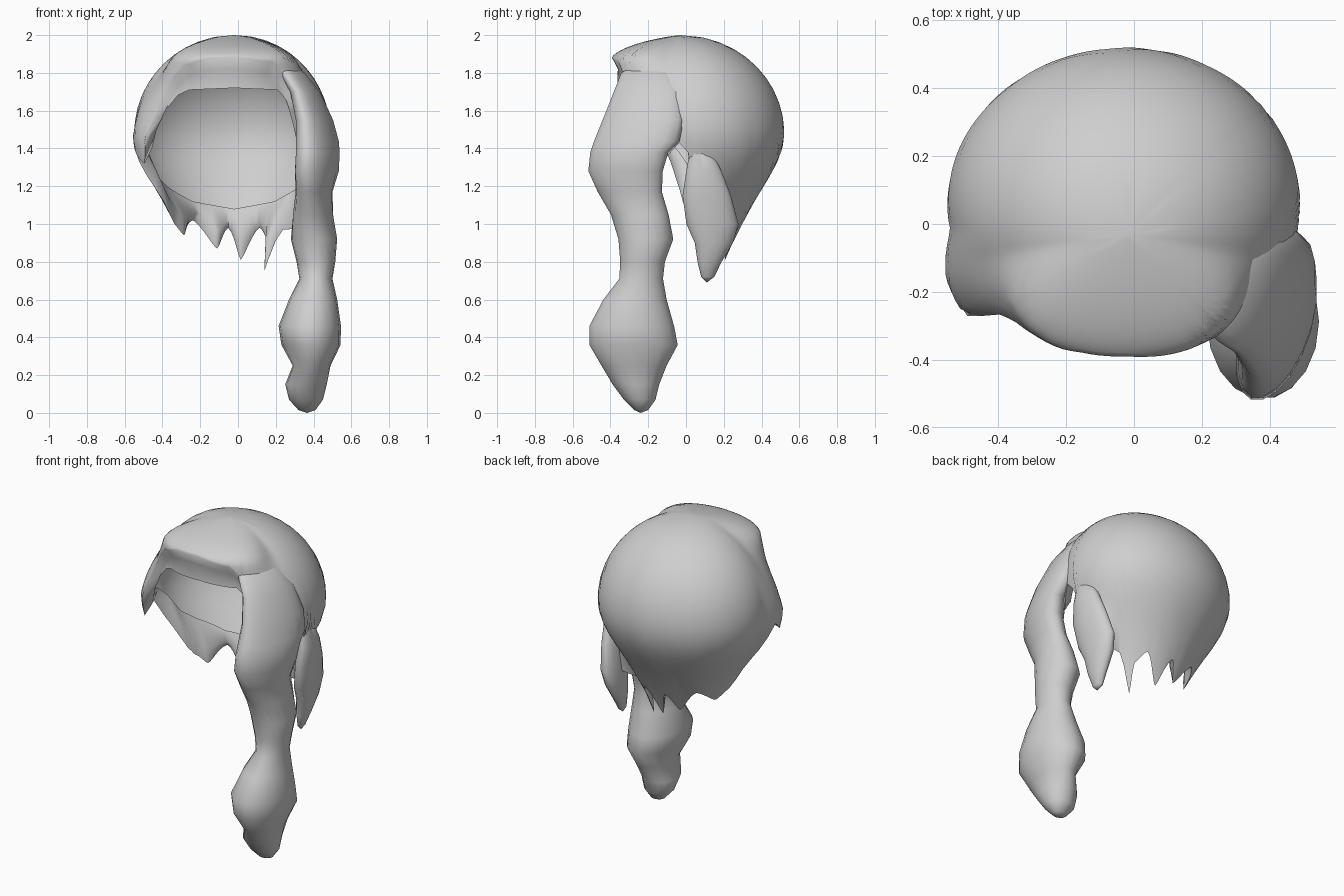
import bpy, bmesh, math
from math import sin, cos, pi, radians, sqrt, exp

if "Cube" in bpy.data.objects:
    bpy.data.objects.remove(bpy.data.objects["Cube"])


def lerp_table(table, a, ease=False):
    """Lookup in (key, value) pairs, linear or eased between keys."""
    for (k0, v0), (k1, v1) in zip(table, table[1:]):
        if k0 <= a <= k1:
            t = (a - k0) / (k1 - k0)
            if ease:
                t = .4 * t + .6 * t * t * (3 - 2 * t)
            return v0 + (v1 - v0) * t
    return table[-1][1]


grey = bpy.data.materials.new("hair_grey")
grey.diffuse_color = (0.62, 0.62, 0.62, 1)
grey.use_nodes = True
grey.node_tree.nodes["Principled BSDF"].inputs["Base Color"].default_value = grey.diffuse_color


def finish(name, bm, angle):
    bmesh.ops.recalc_face_normals(bm, faces=bm.faces)
    me = bpy.data.meshes.new(name)
    bm.to_mesh(me)
    bm.free()
    me.materials.append(grey)
    ob = bpy.data.objects.new(name, me)
    bpy.context.collection.objects.link(ob)
    bpy.ops.object.select_all(action='DESELECT')
    ob.select_set(True)
    bpy.context.view_layer.objects.active = ob
    bpy.ops.object.shade_smooth_by_angle(angle=radians(angle))
    return ob


def bridge(bm, rings):
    n = len(rings[0])
    for a, b in zip(rings, rings[1:]):
        for i in range(n):
            j = (i + 1) % n
            bm.faces.new((a[i], a[j], b[j], b[i]))


# Hair cap: hem height around the head (degrees from the front, toward +x)
HEM = [(0, 1.885), (24, 1.86), (33, 1.78), (39, 1.6), (45, 1.4), (51, 1.35), (66, 1.33),
       (72, 1.38), (78, 1.43), (84, 1.38), (90, 1.15), (96, 1.0), (108, .98),
       (120, .97), (129, .75), (138, .92), (153, .98),
       (171, .81), (186, .98), (201, .87), (222, 1.02), (249, .94), (264, 1.0),
       (273, 1.05), (279, 1.12), (285, 1.25), (291, 1.41), (300, 1.35), (306, 1.32),
       (309, 1.45), (315, 1.68), (321, 1.77), (330, 1.84), (345, 1.88), (360, 1.885)]
# Height of the inner rim the hem folds back to
RIM = [(0, 1.72), (30, 1.71), (36, 1.66), (48, 1.45), (75, 1.45), (84, 1.42),
       (90, 1.3), (105, 1.2), (135, 1.12), (180, 1.08), (225, 1.12), (255, 1.2),
       (270, 1.26), (282, 1.38), (291, 1.45), (300, 1.45), (312, 1.6), (321, 1.68),
       (330, 1.71), (360, 1.72)]


def radius(deg, z):
    """Relative cap radius: round at sides and back, square brow in front."""
    d = z - 1.48
    side = sqrt(max(0, 1 - (d / .52) ** 2)) if d > 0 else .45 + .55 * exp(-(d / .42) ** 2)
    side -= .3 * max(0, 1 - z)
    if z < 1.4:                                              # fuller behind the ear
        side += min(1, 1.8 * max(0, 1 - abs(deg - 97) / 24)) * max(0, .8 - side)
    if z < 1.75:                                             # forward left temple
        side += .24 * max(0, 1 - abs(deg - 310) / 30) * min(1, (1.75 - z) / .3)
    e = z - 1.86
    front = max(0, 1 - (e / .14) ** 2) ** .8 if e > 0 else 1 + .06 * min(1, -e / .5)
    w = min(1, max(0, (cos(radians(deg)) - .33) / .62))
    w = w * w * (3 - 2 * w)
    return side + (front - side) * w


def cap_point(deg, z, scale=1.0):
    r = radius(deg, z) * scale
    a = radians(deg)
    rx = .51 if deg < 180 else .53
    return (-.02 + rx * r * sin(a), -.03 + .09 * min(r, 1) - .46 * r * cos(a), z)


bm = bmesh.new()
degs = range(0, 360, 3)
ROWS = 16
rings = []
for k in range(1, ROWS + 1):
    t = (k / ROWS) ** 1.6
    rings.append([bm.verts.new(cap_point(d, 2 - (2 - lerp_table(HEM, d, True)) * t))
                  for d in degs])
for f in (.4, 1):                                            # folded-in hem
    ring = []
    for d in degs:
        s = .89 - .09 * max(0, -cos(radians(d)))
        z = lerp_table(HEM, d, True) * (1 - f) + lerp_table(RIM, d) * f
        ring.append(bm.verts.new(cap_point(d, z, s)))
    rings.append(ring)
bridge(bm, rings)
crown = bm.verts.new((-.02, -.03, 2))
for i in range(len(degs)):
    bm.faces.new((crown, rings[0][i], rings[0][(i + 1) % len(degs)]))
finish("hair_cap", bm, 80)


def lock(name, sections, tip_co, skew):
    """Loft ovals given as (z, x min, x max, y min, y max); skew slants them by height."""
    bm = bmesh.new()
    n = 18
    rings = []
    for z, x0, x1, y0, y1 in sections:
        rings.append([bm.verts.new((
            (x0 + x1) / 2 + (x1 - x0) / 2 * cos(2 * pi * i / n - radians(skew(z))),
            (y0 + y1) / 2 + (y1 - y0) / 2 * sin(2 * pi * i / n), z)) for i in range(n)])
    bridge(bm, rings)
    bm.faces.new(rings[0])
    tip = bm.verts.new(tip_co)
    for i in range(n):
        bm.faces.new((tip, rings[-1][i], rings[-1][(i + 1) % n]))
    finish(name, bm, 80)


lock("long_front_lock", [
    (1.86, .17, .25, -.24, -.12), (1.80, .22, .355, -.345, -.06),
    (1.7, .275, .435, -.385, -.02), (1.55, .305, .505, -.445, -.01),
    (1.44, .305, .535, -.49, -.03), (1.38, .305, .54, -.51, -.09),
    (1.28, .30, .535, -.52, -.12), (1.17, .305, .50, -.47, -.125),
    (1.05, .29, .505, -.40, -.09), (.92, .28, .525, -.36, -.065),
    (.8, .31, .515, -.35, -.11), (.71, .325, .50, -.355, -.12),
    (.6, .27, .525, -.44, -.10), (.46, .215, .545, -.515, -.06),
    (.36, .23, .543, -.515, -.04), (.25, .29, .49, -.45, -.10),
    (.15, .25, .47, -.39, -.14), (.07, .27, .45, -.33, -.16),
    (.015, .32, .41, -.275, -.20)], (.365, -.24, 0),
    lambda z: 30 * min(1, max(0, (z - .9) / .4)))

lock("side_lock", [
    (1.45, .42, .455, .03, .10), (1.28, .39, .485, .0, .19),
    (1.15, .37, .48, -.02, .24), (1.0, .345, .46, .0, .28),
    (.9, .335, .445, .045, .25), (.8, .34, .42, .06, .19),
    (.72, .35, .39, .08, .15)], (.37, .11, .69), lambda z: -10)
